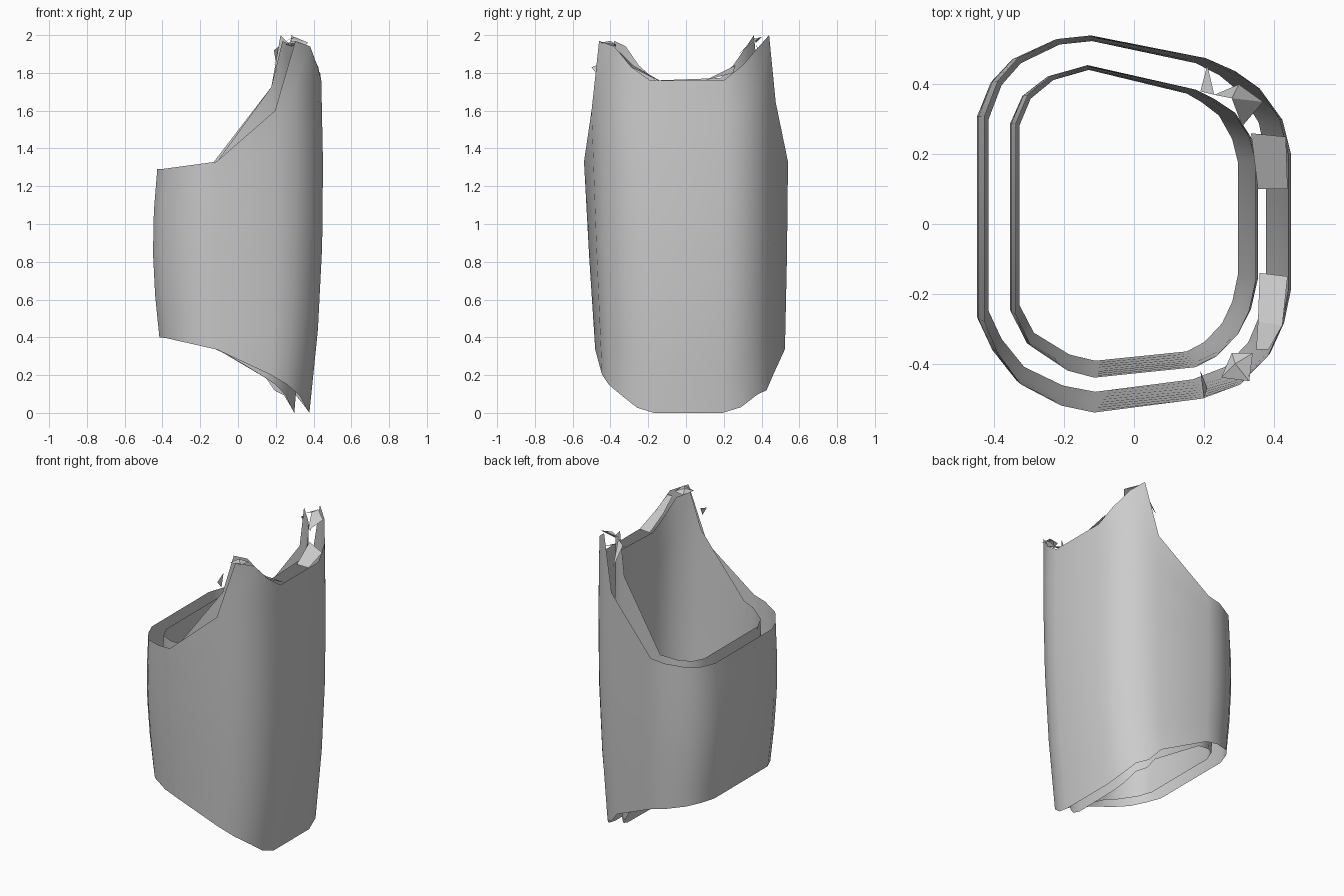
import bpy
import math

cube = bpy.data.objects.get("Cube")
if cube:
    bpy.data.objects.remove(cube, do_unlink=True)

grey = bpy.data.materials.new("soft grey")
grey.use_nodes = True
colour = (0.6, 0.6, 0.6, 1)
grey.diffuse_color = colour
bsdf = next(n for n in grey.node_tree.nodes if n.type == 'BSDF_PRINCIPLED')
bsdf.inputs["Base Color"].default_value = colour


def interp(points, v):
    """Piecewise linear lookup, clamped at both ends."""
    if v <= points[0][0]:
        return points[0][1]
    for (a, za), (b, zb) in zip(points, points[1:]):
        if v <= b:
            return za + (zb - za) * (v - a) / (b - a)
    return points[-1][1]


def add_mesh(name, verts, faces, smooth=False):
    mesh = bpy.data.meshes.new(name)
    mesh.from_pydata(verts, [], faces)
    mesh.materials.append(grey)
    obj = bpy.data.objects.new(name, mesh)
    bpy.context.collection.objects.link(obj)
    if smooth:
        bpy.ops.object.select_all(action='DESELECT')
        obj.select_set(True)
        bpy.context.view_layer.objects.active = obj
        bpy.ops.object.shade_smooth_by_angle(angle=math.radians(40))
    return obj


# Rim heights: along the side walls by x, along the tall wall by distance from centre
TOP_SIDE = [(-.43, 1.29), (-.12, 1.33), (.2, 1.6), (.29, 2.0)]
TOP_TALL = [(.2, 1.76), (.3, 1.84), (.38, 1.94), (.46, 1.97)]
LOW_SIDE = [(-.43, .4), (-.12, .335), (.21, .2), (.31, .1)]
LOW_TALL = [(.2, 0), (.3, .03), (.38, .09), (.46, .15)]

# Taper of each wall from the lower rim to the upper rim
RIGHT = [(0, .84), (.25, .94), (.5, .99), (.75, 1), (1, .98)]
LEFT = [(0, .925), (.25, .975), (.5, 1), (.75, .99), (1, .95)]
FRONT = [(0, .89), (.5, .95), (1, 1)]
BACK = [(0, .97), (.5, .99), (1, 1)]


def rim(side, tall, x, y):
    return interp(side, x) if x < .3 else interp(tall, abs(y))


def shell(name, outline, sx, sy, inward, rows=8):
    """Loft an open tube; sx, sy relate its outline to the rim heights."""
    verts, faces, n = [], [], len(outline)
    for r in range(rows + 1):
        t = r / rows
        for x, y in outline:
            low = rim(LOW_SIDE, LOW_TALL, x * sx, y * sy)
            top = rim(TOP_SIDE, TOP_TALL, x * sx, y * sy)
            verts.append((x * interp(RIGHT if x > 0 else LEFT, t),
                          y * interp(BACK if y > 0 else FRONT, t),
                          low + (top - low) * t))
    for r in range(rows):
        for i in range(n):
            j = (i + 1) % n
            face = (r * n + i, r * n + j, r * n + n + j, r * n + n + i)
            faces.append(face[::-1] if inward else face)
    return add_mesh(name, verts, faces, True)


outer = [(.45, .2), (.425, .3), (.36, .39), (.29, .44), (.21, .475),
         (-.13, .54), (-.23, .53), (-.35, .475), (-.41, .41), (-.45, .31),
         (-.45, -.28), (-.41, -.37), (-.34, -.46), (-.22, -.52), (-.12, -.54),
         (.2, -.5), (.31, -.46), (.39, -.38), (.43, -.29), (.45, -.19)]
inner = [(.355, .18), (.335, .25), (.29, .32), (.23, .36), (.18, .385),
         (-.14, .455), (-.25, .425), (-.32, .37), (-.355, .29),
         (-.355, -.26), (-.31, -.35), (-.2, -.42), (-.12, -.44),
         (.18, -.41), (.24, -.38), (.3, -.32), (.335, -.25), (.355, -.16)]
shell("outer_wall", outer, 1, 1, False)
shell("inner_wall", inner, .45 / .355, .54 / .45, True)

# Bridging strips between the two walls beside the tall rim
add_mesh("back_rim_bridge",
         [(.44, .1, 1.76), (.435, .25, 1.8), (.335, .26, 1.84), (.355, .1, 1.76)],
         [(0, 1, 2, 3)])
add_mesh("front_rim_bridge",
         [(.44, -.15, 1.76), (.425, -.29, 1.83), (.385, -.36, 1.92),
          (.35, -.36, 1.92), (.355, -.28, 1.84), (.36, -.14, 1.76)],
         [(0, 5, 4, 1), (1, 4, 3, 2)])

# Folded flaps on the two peaks
add_mesh("back_peak_flap",
         [(.23, .37, 1.96), (.3, .4, 1.99), (.37, .35, 1.96), (.31, .28, 1.9),
          (.28, .36, 1.98)],
         [(0, 4, 1), (4, 2, 1), (4, 3, 2)])
add_mesh("front_peak_flap",
         [(.25, -.44, 1.95), (.33, -.45, 1.96), (.34, -.37, 1.95),
          (.28, -.37, 1.94), (.29, -.4, 1.97)],
         [(0, 1, 4), (1, 2, 4), (2, 3, 4), (3, 0, 4)])

# Small loose points beside the peaks
add_mesh("back_spike", [(.19, .38, 1.92), (.23, .37, 1.95), (.21, .455, 1.8)],
         [(0, 1, 2)])
add_mesh("front_spike", [(.19, -.42, 1.86), (.2, -.5, 1.83), (.21, -.47, 1.79)],
         [(0, 1, 2)])
